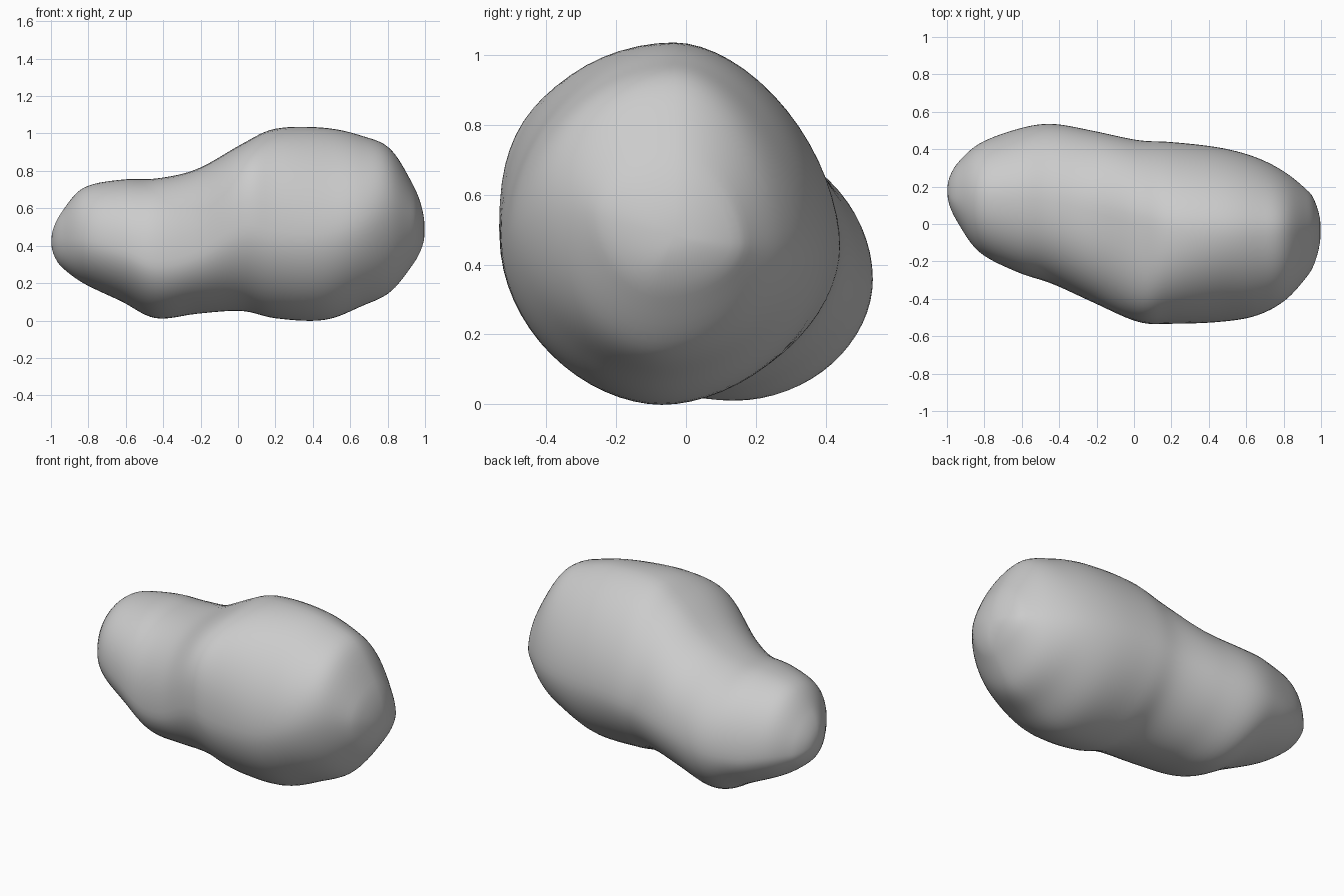
import bpy, bmesh, math

if "Cube" in bpy.data.objects:
    bpy.data.objects.remove(bpy.data.objects["Cube"])

# Outline stations along the length:
# x, front y, back y, bottom z, top z, height of the front bulge, fullness of the front shoulder
STATIONS = [
    (-.95, .02, .32, .29, .57, .43, 2),
    (-.83, -.15, .43, .20, .71, .43, 2.1),
    (-.62, -.26, .51, .10, .755, .38, 2.2),
    (-.44, -.32, .537, .01, .76, .31, 2.3),
    (-.22, -.42, .50, .035, .81, .36, 2.5),
    (.02, -.525, .45, .05, .945, .50, 2.8),
    (.20, -.535, .44, .01, 1.028, .47, 2.3),
    (.46, -.525, .41, 0, 1.033, .46, 1.95),
    (.66, -.49, .355, .075, .99, .52, 1.9),
    (.82, -.40, .27, .155, .915, .57, 2),
    (.95, -.25, .16, .32, .70, .54, 2),
]
STEPS, SIDES = 7, 64


def blend(i, t):
    """Catmull-Rom interpolation between station i and the next."""
    a, b, c, d = (STATIONS[min(max(i + k, 0), len(STATIONS) - 1)] for k in (-1, 0, 1, 2))
    return [.5 * (2*q + (r - p)*t + (2*p - 5*q + 4*r - s)*t*t + (3*q - p - 3*r + s)*t**3)
            for p, q, r, s in zip(a, b, c, d)]


def cap(station, pole):
    """Rounded end: shrink the station towards its pole (x, y, z)."""
    px, py, pz = pole
    out = []
    for j in range(1, 6):
        s = 1 - j / 6
        x = px + (station[0] - px) * s * s
        out.append([x] + [c + (v - c) * s for v, c in
                          zip(station[1:6], (py, py, pz, pz, pz))] + [2])
    return out


def ring(section):
    """Lopsided oval of four quarter curves; its axes drift from lobe to lobe."""
    x, yf, yb, zb, zt, zfront, full = section
    w = min(max((x + .6) / .9, 0), 1)
    w = w * w * (3 - 2 * w)
    mix = lambda small, big: small + (big - small) * w
    inside = lambda v, lo, hi: min(max(v, lo + .35 * (hi - lo)), hi - .25 * (hi - lo))
    ytop, ybot = inside(mix(.14, -.03), yf, yb), inside(mix(.17, -.07), yf, yb)
    zback = inside(mix(.35, .46), zb, zt)
    pts = []
    for k in range(SIDES):
        a = 2 * math.pi * k / SIDES
        c, s = math.cos(a), math.sin(a)
        cy = ytop if s >= 0 else ybot
        cz = zback if c >= 0 else zfront
        if c < 0:
            n = full if s > 0 else mix(1.95, 1.85)
        else:
            n = mix(1.95, 1.77) if s > 0 else mix(1.95, 1.85)
        u, v = abs(c) ** (2 / n), abs(s) ** (2 / n)
        pts.append((x, cy + u * ((yb if c >= 0 else yf) - cy),
                    cz + v * ((zt if s >= 0 else zb) - cz)))
    return pts


# Two-lobed rock body
left, right = (-1, .18, .42), (1, -.03, .48)
sections = cap(STATIONS[0], left)[::-1]
sections += [blend(i, j / STEPS) for i in range(len(STATIONS) - 1) for j in range(STEPS)]
sections += [list(STATIONS[-1])] + cap(STATIONS[-1], right)

bm = bmesh.new()
first, last = bm.verts.new(left), bm.verts.new(right)
rings = [[bm.verts.new(p) for p in ring(s)] for s in sections]
for k in range(SIDES):
    m = (k + 1) % SIDES
    bm.faces.new((first, rings[0][m], rings[0][k]))
    bm.faces.new((last, rings[-1][k], rings[-1][m]))
    for r, q in zip(rings, rings[1:]):
        bm.faces.new((r[k], r[m], q[m], q[k]))
bmesh.ops.recalc_face_normals(bm, faces=bm.faces)
for f in bm.faces:
    f.smooth = True
mesh = bpy.data.meshes.new("rock_body")
bm.to_mesh(mesh)
bm.free()
rock = bpy.data.objects.new("rock_body", mesh)
bpy.context.collection.objects.link(rock)

# Soften the transitions between sections
soft = rock.modifiers.new("soften", 'SMOOTH')
soft.factor = .5
soft.iterations = 6
